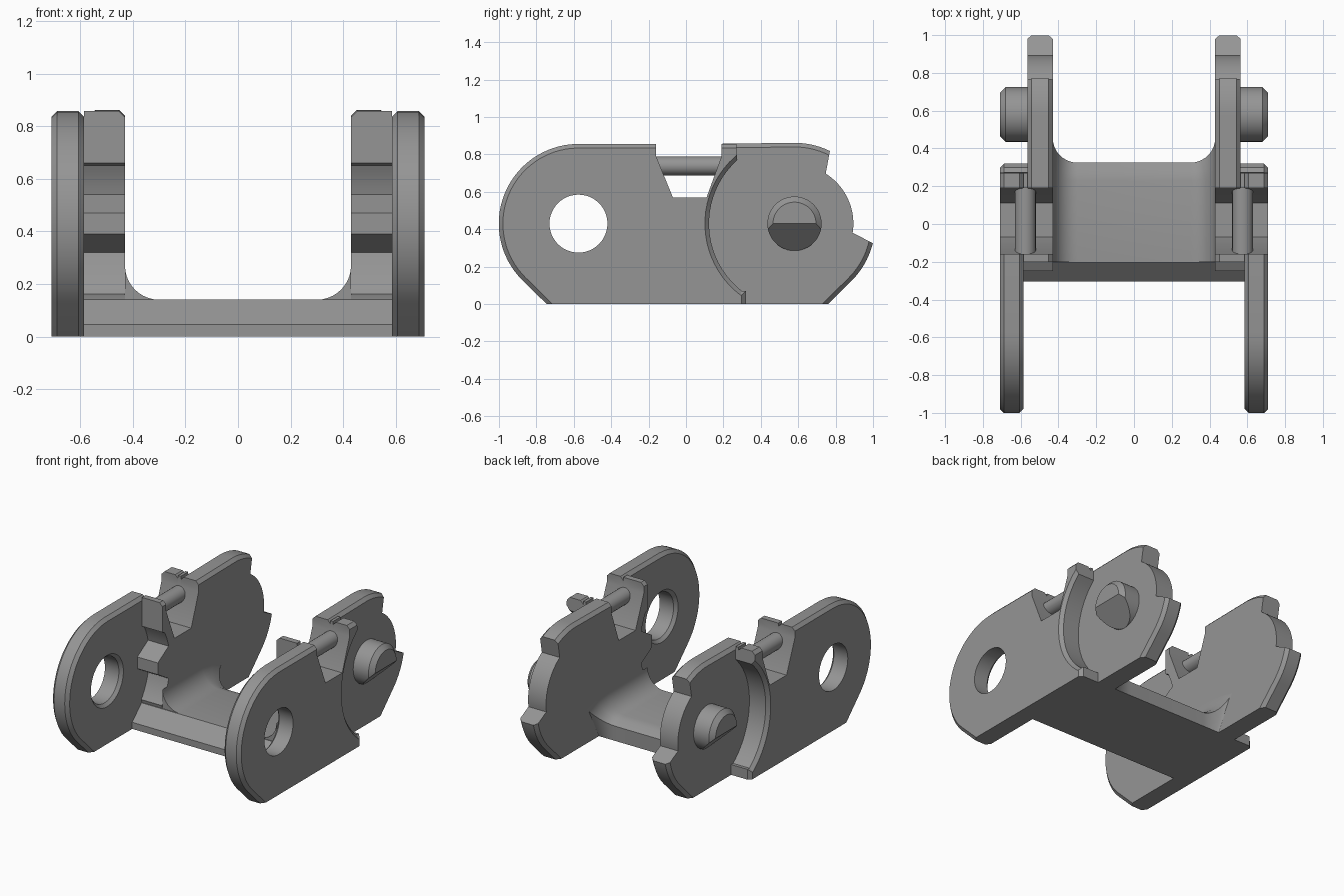
import bpy, bmesh, math

if "Cube" in bpy.data.objects:
    bpy.data.objects.remove(bpy.data.objects["Cube"])

grey = bpy.data.materials.new("plastic_grey")
grey.diffuse_color = (0.3, 0.3, 0.3, 1)
grey.use_nodes = True
grey.node_tree.nodes["Principled BSDF"].inputs["Base Color"].default_value = grey.diffuse_color
CF, CR, CZ = -0.575, 0.58, 0.43      # front and rear pivot centres


def arc(cy, r, a0, a1, n=20):
    return [(cy + r * math.cos(math.radians(a0 + (a1 - a0) * i / n)),
             CZ + r * math.sin(math.radians(a0 + (a1 - a0) * i / n))) for i in range(n + 1)]


def finish(name, bm):
    bmesh.ops.recalc_face_normals(bm, faces=bm.faces[:])
    me = bpy.data.meshes.new(name)
    bm.to_mesh(me)
    bm.free()
    me.materials.append(grey)
    ob = bpy.data.objects.new(name, me)
    bpy.context.collection.objects.link(ob)
    return ob


def smooth(ob):
    bpy.ops.object.select_all(action='DESELECT')
    ob.select_set(True)
    bpy.context.view_layer.objects.active = ob
    bpy.ops.object.shade_smooth_by_angle(angle=math.radians(25))


def prism(name, profile, x0, x1, rule=None, width=0.022):
    """Extrude a (y, z) profile along x; chamfer the cap edges picked by rule."""
    bm = bmesh.new()
    rings = [[bm.verts.new((x, y, z)) for y, z in profile] for x in (x0, x1)]
    for ring in rings:
        bm.faces.new(ring)
    n = len(profile)
    for i in range(n):
        j = (i + 1) % n
        bm.faces.new((rings[0][i], rings[0][j], rings[1][j], rings[1][i]))
    bmesh.ops.recalc_face_normals(bm, faces=bm.faces[:])
    if rule:
        picked = []
        for e in bm.edges:
            a, b = e.verts
            m = (a.co + b.co) / 2
            if abs(a.co.x - b.co.x) < 1e-5 and rule(abs(m.x), m.y, m.z):
                picked.append(e)
        bmesh.ops.bevel(bm, geom=picked, offset=width, segments=1, affect='EDGES')
    return finish(name, bm)


def lathe(name, rings, cy, n=48):
    """Closed solid turned around an x-parallel axis from (x, radius) pairs."""
    bm = bmesh.new()
    loops = [[bm.verts.new((x, cy + r * math.cos(2 * math.pi * i / n),
                            CZ + r * math.sin(2 * math.pi * i / n))) for i in range(n)]
             for x, r in rings]
    for a, b in zip(loops, loops[1:]):
        for i in range(n):
            bm.faces.new((a[i], a[(i + 1) % n], b[(i + 1) % n], b[i]))
    bm.faces.new(loops[0])
    bm.faces.new(loops[-1])
    return bm


# Shared outline pieces
notch = [(0.19, 0.857), (0.19, 0.79), (0.11, 0.57), (-0.07, 0.57), (-0.16, 0.79), (-0.16, 0.857)]
rear_arc = [(0.32, 0), (0.32, 0.07)] + arc(CR, 0.457, 232, 132) + [(0.27, 0.857)]
tooth_edge = ([(-0.2, 0.857), (-0.2, 0.66)] + arc(CF, 0.455, 29, 14, 5)
              + [(-0.25, 0.47), (-0.25, 0.39)] + arc(CF, 0.455, -14, -36, 6) + [(-0.2, 0.14), (-0.2, 0)])

outer = [(-0.745, 0)] + rear_arc + notch + [(CF, 0.857)] + arc(CF, 0.426, 92, 225, 32)
inner = (tooth_edge + [(0.76, 0)] + arc(CR, 0.432, -45, -14, 10) + arc(CR, 0.315, -9, 58, 18)
         + arc(CR, 0.432, 64, 90, 8) + notch)
core = tooth_edge + rear_arc + notch


def outer_rule(x, y, z):
    if y > 0.1 and 0.03 < z < 0.8:
        return x > 0.7 and math.hypot(y - CR, z - CZ) > 0.44
    return z > 0.85 or (y < -0.5 and z > 0.01 and math.hypot(y - CF, z - CZ) > 0.4)


def inner_rule(x, y, z):
    if z > 0.85:
        return y > 0.19 or x < 0.5
    return y > 0.5 and z > 0.01 and math.hypot(y - CR, z - CZ) > 0.4


for s, side in ((-1, "left"), (1, "right")):
    # Outer plate with a pivot hole, flared on the inside
    plate = prism(side + "_outer_plate", outer, s * 0.585, s * 0.71, outer_rule)
    cutter = finish("hole_cutter", lathe("c", [(s * 0.57, 0.19), (s * 0.605, 0.155), (s * 0.75, 0.155)], CF))
    cutter.hide_render = True
    mod = plate.modifiers.new("hole", 'BOOLEAN')
    mod.operation, mod.object, mod.solver = 'DIFFERENCE', cutter, 'EXACT'
    bpy.context.view_layer.objects.active = plate
    bpy.ops.object.modifier_apply(modifier="hole")
    bpy.data.objects.remove(cutter)
    smooth(plate)

    # Inner plate with the stop tooth, and the web joining both plates
    smooth(prism(side + "_inner_plate", inner, s * 0.43, s * 0.565, inner_rule))
    smooth(prism(side + "_web", core, s * 0.565, s * 0.585))

    # Pivot pin, lower half sliced at 45 degrees
    bm = lathe("pin", [(s * 0.55, 0.145), (s * 0.68, 0.145), (s * 0.71, 0.115)], CR)
    cut = bmesh.ops.bisect_plane(bm, geom=bm.verts[:] + bm.edges[:] + bm.faces[:],
                                 plane_co=(s * 0.71, CR, CZ), plane_no=(s, 0, -1), clear_outer=True)
    bmesh.ops.holes_fill(bm, edges=[e for e in bm.edges if e.is_boundary])
    smooth(finish(side + "_pivot_pin", bm))

    # Round bar across the top notch
    bm = bmesh.new()
    ends = [[bm.verts.new((s * 0.575 + 0.055 * math.cos(i * math.pi / 12), y,
                           0.738 + 0.052 * math.sin(i * math.pi / 12))) for i in range(24)]
            for y in (-0.16, 0.19)]
    for i in range(24):
        j = (i + 1) % 24
        bm.faces.new((ends[0][i], ends[0][j], ends[1][j], ends[1][i]))
    for ring in ends:
        bm.faces.new(ring)
    smooth(finish(side + "_notch_bar", bm))

# Floor: cross-sections along x, filleted up to the walls and out at the back
R = 0.13
xs = [0.43 - R + R * math.sin(math.radians(a)) for a in range(0, 91, 9)]
sections = [(-x, i) for i, x in reversed(list(enumerate(xs)))] + [(x, i) for i, x in enumerate(xs)]
bm = bmesh.new()
rows = []
for x, i in sections:
    lift = R * (1 - math.cos(math.radians(9 * i)))
    h, back = 0.14 + lift, 0.325 + lift
    pts = [(-0.2, 0), (-0.2, h), (0.23, h), (0.23 + (back - 0.23) * 0.5, h - 0.012),
           (back, h - 0.04), (0.325, 0)]
    rows.append([bm.verts.new((x, y, z)) for y, z in pts])
for a, b in zip(rows, rows[1:]):
    for k in range(6):
        bm.faces.new((a[k], a[(k + 1) % 6], b[(k + 1) % 6], b[k]))
bm.faces.new(rows[0])
bm.faces.new(rows[-1])
smooth(finish("floor", bm))

# Sloped sill at the front of the floor
sill = [(-0.305, 0), (-0.305, 0.045), (-0.205, 0.14), (-0.15, 0.14), (-0.15, 0)]
prism("front_sill", sill, -0.586, 0.586)
